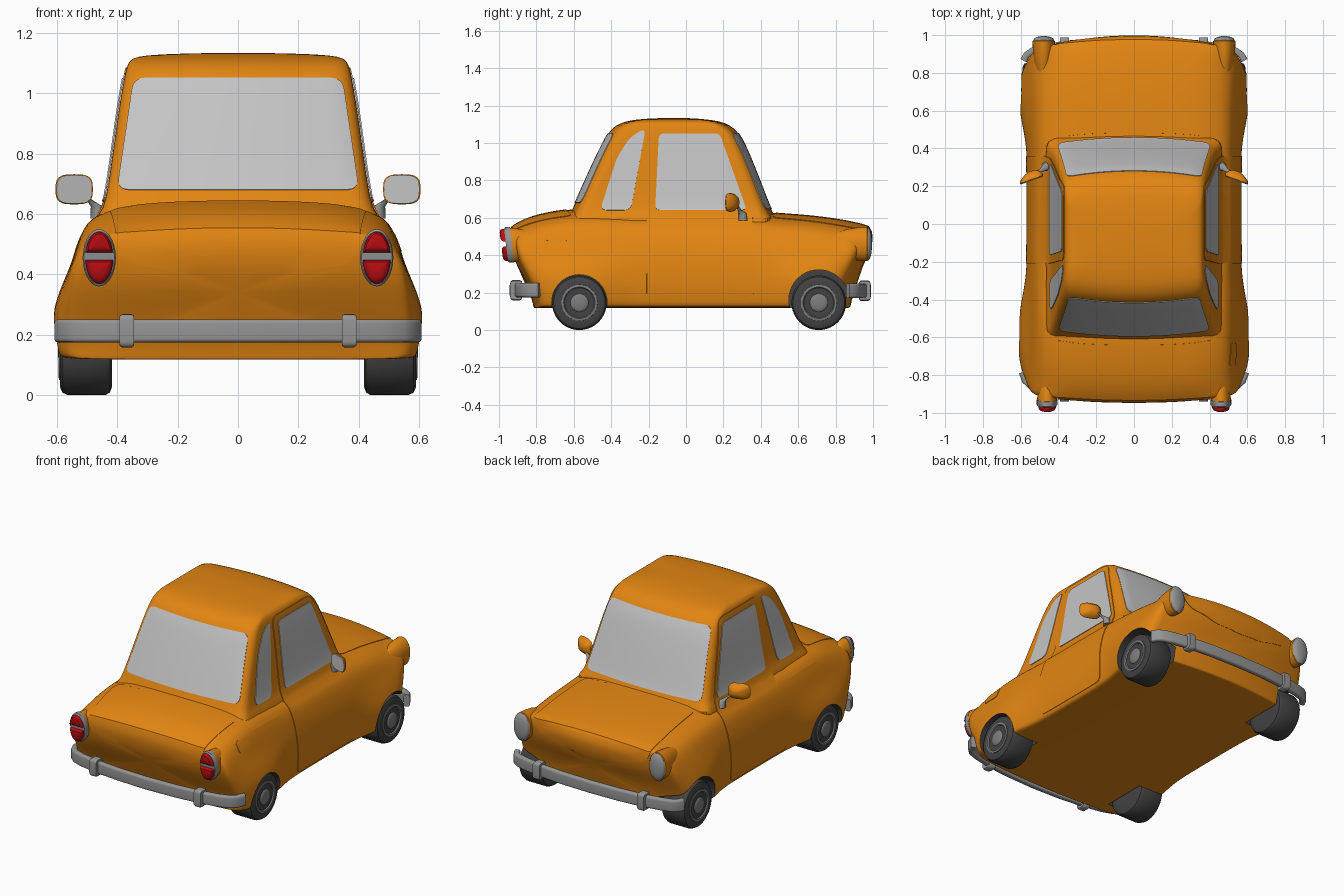
import bpy, bmesh, math
from mathutils import Vector as V
from mathutils.bvhtree import BVHTree
from mathutils.geometry import delaunay_2d_cdt

if "Cube" in bpy.data.objects:
    bpy.data.objects.remove(bpy.data.objects["Cube"])


def material(name, rgb):
    m = bpy.data.materials.new(name)
    m.diffuse_color = (*rgb, 1)
    m.use_nodes = True
    m.node_tree.nodes["Principled BSDF"].inputs["Base Color"].default_value = m.diffuse_color
    return m


ORANGE = material("orange paint", (0.76, 0.235, 0.006))
GLASS = material("pale glass", (0.55, 0.55, 0.55))
CHROME = material("grey chrome", (0.30, 0.30, 0.30))
RIM = material("wheel grey", (0.21, 0.21, 0.21))
TYRE = material("dark rubber", (0.055, 0.055, 0.055))
RED = material("red lamp", (0.50, 0.004, 0.006))


def shade(ob, angle=40):
    bpy.ops.object.select_all(action='DESELECT')
    ob.select_set(True)
    bpy.context.view_layer.objects.active = ob
    bpy.ops.object.shade_smooth_by_angle(angle=math.radians(angle))


def make(name, verts, faces, mat, fix=True):
    me = bpy.data.meshes.new(name)
    me.from_pydata([tuple(v) for v in verts], [], faces)
    if fix:
        bm = bmesh.new()
        bm.from_mesh(me)
        bmesh.ops.recalc_face_normals(bm, faces=bm.faces)
        bm.to_mesh(me)
        bm.free()
    me.materials.append(mat)
    ob = bpy.data.objects.new(name, me)
    bpy.context.collection.objects.link(ob)
    shade(ob)
    return ob


def loft(name, rings, mat):
    n = len(rings[0])
    faces = [(i * n + j, i * n + (j + 1) % n, (i + 1) * n + (j + 1) % n, (i + 1) * n + j)
             for i in range(len(rings) - 1) for j in range(n)]
    faces += [tuple(range(n)), tuple(range((len(rings) - 1) * n, len(rings) * n))]
    return make(name, [p for r in rings for p in r], faces, mat)


def apply_mod(ob, kind, **kw):
    bpy.context.view_layer.objects.active = ob
    m = ob.modifiers.new(kind, kind)
    for k, v in kw.items():
        setattr(m, k, v)
    bpy.ops.object.modifier_apply(modifier=m.name)


def rounded(pts, r, k=6, m=12):
    """Closed outline with rounded corners and evenly divided edges."""
    pts = [V(p) for p in pts]
    arcs = []
    for i, p in enumerate(pts):
        a, c = pts[i - 1] - p, pts[(i + 1) % len(pts)] - p
        a = p + a.normalized() * min(r, a.length * .45)
        c = p + c.normalized() * min(r, c.length * .45)
        arcs.append([a * (1 - t) ** 2 + p * 2 * t * (1 - t) + c * t * t for t in [q / k for q in range(k + 1)]])
    out = []
    for i, arc in enumerate(arcs):
        nxt = arcs[(i + 1) % len(arcs)][0]
        out += arc + [arc[-1].lerp(nxt, q / m) for q in range(1, m)]
    return out


def interp(table, x):
    for (a, *p), (b, *q) in zip(table, table[1:]):
        if x <= b:
            t = max(0, (x - a) / (b - a))
            return [u + (v - u) * t for u, v in zip(p, q)]
    return list(table[-1][1:])


# lower body: sections along y, ends shaped by height
FRONT = [(.12, .89), (.2, .90), (.3, .935), (.4, .985), (.5, 1.0), (.56, .985)]
REAR = [(.12, .82), (.2, .835), (.3, .89), (.38, .93), (.48, .95), (.56, .935)]


def body_point(s, x, z):
    if s > 0:
        length = interp(FRONT, z)[0] - .25 * x * x
    else:
        length = interp(REAR, z)[0] - .13 * x * x
    t = max(0, (abs(s) - .55) / .45)
    return V((x, s + (1 if s > 0 else -1) * (length - 1) * t * t, z))


# station, half width, top height
STATIONS = [(-1, .55, .552), (-.97, .57, .567), (-.88, .596, .602), (-.75, .613, .63), (-.6, .62, .65),
            (-.45, .61, .65), (-.3, .575, .64), (-.15, .568, .64), (.1, .568, .64), (.38, .568, .635),
            (.48, .585, .625), (.6, .61, .617), (.72, .616, .606), (.85, .61, .588), (.95, .585, .568),
            (1, .555, .553)]


def section(s, w, zt, f=1):
    k = min(1, w / .57)
    half = [(0, zt), (.2 * k, zt - .004), (.36 * k, zt - .016), (.455 * k, max(zt - .045, .537)),
            (.515 * k, max(zt - .085, .5)), (.55 * k, .44), ((.563 + .4 * max(0, w - .57)) * k, .37), (w, .275),
            (w - .006, .18), (w - .016, .132), (w - .03, .12), (.4 * k, .118), (0, .118)]
    loop = half + [(-x, z) for x, z in half[-2:0:-1]]
    return [body_point(s, x * f, .34 + (z - .34) * f) for x, z in loop]


rings = [section(*STATIONS[0], f) for f in (.4, .75, .93)] + [section(*s) for s in STATIONS]
rings += [section(*STATIONS[-1], f) for f in (.93, .75, .4)]
body = loft("body", rings, ORANGE)
apply_mod(body, 'SUBSURF', levels=2)

# cabin: rounded rectangles stacked upward (z, rear y, front y, half width)
rings = []
for z, yr, yf, w in [(.55, -.66, .52, .505), (.6, -.63, .48, .458), (.64, -.61, .455, .438), (.8, -.54, .395, .415),
                     (.95, -.47, .335, .395), (1.04, -.425, .292, .379), (1.08, -.395, .257, .371),
                     (1.108, -.35, .21, .361), (1.122, -.295, .15, .34), (1.13, -.22, .07, .26), (1.134, -.12, 0, .1)]:
    ring = rounded([(-w, yr), (w, yr), (w, yf), (-w, yf)], min(.06, w * .4), 6, 8)
    mid, hl = (yr + yf) / 2, (yf - yr) / 2
    rings.append([V((p.x, p.y - .035 * (p.x / w) ** 2 * (p.y - mid) / hl, z)) for p in ring])
cabin = loft("cabin", rings, ORANGE)
apply_mod(cabin, 'SUBSURF', levels=1)

deps = bpy.context.evaluated_depsgraph_get()
TREES = [BVHTree.FromObject(o, deps) for o in (body, cabin)]


def plate(name, outline, d, u, v, mat, lift=.004, r=.04):
    """Thin panel: a flat outline projected along d onto the car."""
    d, u, v = V(d).normalized(), V(u).normalized(), V(v).normalized()
    o = rounded(outline, r)
    if sum(a.x * b.y - b.x * a.y for a, b in zip(o, o[1:] + o[:1])) < 0:
        o.reverse()
    n = len(o)
    xs, ys, g = [p.x for p in o], [p.y for p in o], .03
    grid = [V((min(xs) + g * (i + .5), min(ys) + g * (j + .5)))
            for i in range(int((max(xs) - min(xs)) / g)) for j in range(int((max(ys) - min(ys)) / g))]
    res = delaunay_2d_cdt(o + grid, [], [list(range(n))], 1, 1e-5)
    flip = u.cross(v).dot(d) < 0
    index, verts, faces = {}, [], []
    for f in res[2]:
        for i in f:
            if i not in index:
                start = u * res[0][i].x + v * res[0][i].y + d * 3
                hits = [h for h in (t.ray_cast(start, -d) for t in TREES) if h[0]]
                h = min(hits, key=lambda q: q[3])
                nor = h[1] if h[1].dot(d) > 0 else -h[1]
                index[i] = len(verts)
                verts.append(h[0] + nor * lift)
        f = [index[i] for i in f]
        faces.append(f[::-1] if flip else f)
    ob = make(name, verts, faces, mat, fix=False)
    apply_mod(ob, 'SOLIDIFY', thickness=.008, offset=-1)
    shade(ob, 35)


X, Y, Z = (1, 0, 0), (0, 1, 0), (0, 0, 1)
# front and rear glass
plate("windshield", [(-.405, .645), (.405, .645), (.355, 1.05), (-.355, 1.05)], Y, X, Z, GLASS)
plate("rear_window", [(-.40, .68), (.40, .68), (.345, 1.05), (-.345, 1.05)], (0, -1, 0), X, Z, GLASS)
# hood and trunk lid, wrapping over the ends
plate("hood", [(-.39, .10), (.39, .10), (.415, -.32), (.36, -.36), (.18, -.395), (0, -.405), (-.18, -.395),
               (-.36, -.36), (-.415, -.32)], (0, 1, 1), X, (0, -1, 1), ORANGE)
plate("trunk_lid", [(-.425, 0), (.425, 0), (.40, -.33), (.34, -.35), (.18, -.366), (0, -.374), (-.18, -.366),
                    (-.34, -.35), (-.40, -.33)], (0, -1, 1), X, (0, 1, 1), ORANGE)
plate("fuel_flap", [(-.75, .475), (-.63, .475), (-.63, .54), (-.75, .54)], X, Y, Z, ORANGE, .003, .02)


def oval(cx, cz, rx, rz, y, f=1, n=28, p=2.0):
    pw = lambda q: math.copysign(abs(q) ** (2 / p), q)
    return [V((cx + rx * f * pw(math.cos(a)), y, cz + rz * f * pw(math.sin(a))))
            for a in [2 * math.pi * i / n for i in range(n)]]


def lathe(name, profile, y, z, mat, n=40):
    return loft(name, [[V((x, y + r * math.cos(2 * math.pi * i / n), z + r * math.sin(2 * math.pi * i / n)))
                        for i in range(n)] for x, r in profile], mat)


for s, side in ((1, "right"), (-1, "left")):
    d = (s, 0, 0)
    # doors and side glass
    plate(side + "_door", [(-.21, .148), (.36, .148), (.36, .60), (.20, 1.085), (-.19, 1.085), (-.21, .60)],
          d, Y, Z, ORANGE, .004, .05)
    plate(side + "_door_window", [(-.165, .64), (.325, .64), (.18, 1.05), (-.145, 1.05)], d, Y, Z, GLASS, .008, .03)
    plate(side + "_quarter_window", [(-.46, .64), (-.295, .64), (-.215, 1.08), (-.30, 1.03), (-.37, .92)],
          d, Y, Z, GLASS, .004, .04)
    # wheels in cut arches
    for y, name, az, ar in ((-.57, "rear", .148, .148), (.71, "front", .162, .16)):
        cutter = lathe("arch_cutter", [(s * .40, ar), (s * .8, ar)], y, az, TYRE)
        apply_mod(body, 'BOOLEAN', object=cutter, operation='DIFFERENCE', solver='EXACT', material_mode='TRANSFER')
        bpy.data.objects.remove(cutter)
        lathe(f"{name}_{side}_tyre", [(s * x, r) for x, r in (
            (.42, .08), (.418, .12), (.425, .138), (.44, .146), (.565, .146), (.582, .138), (.59, .12), (.588, .09))],
            y, .146, TYRE)
        lathe(f"{name}_{side}_rim", [(s * x, r) for x, r in (
            (.57, .098), (.593, .096), (.595, .084), (.586, .078), (.586, .05), (.592, .044), (.595, .03), (.597, .008))],
            y, .146, RIM)
    # headlights in pods at the fender ends
    c = (s * .478, .46)
    loft(side + "_headlight_pod", [oval(*c, .058, .09, y, f) for y, f in
                                   ((.78, .6), (.86, .88), (.93, 1), (.968, 1.02), (.972, .95))], ORANGE)
    loft(side + "_headlight", [oval(*c, .055, .088, y, f) for y, f in
                               ((.95, 1), (.974, 1), (.983, .9), (.99, .65), (.994, .3))], CHROME)
    # split tail lamps, leaning backward at the top
    c = (s * .46, .455)
    lean = lambda ring: [V((p.x, p.y - .12 * (p.z - .455), p.z)) for p in ring]
    loft(side + "_tail_pod", [lean(oval(*c, .053, .092, y, f)) for y, f in
                              ((-.78, .6), (-.86, .9), (-.93, 1), (-.945, 1))], ORANGE)
    loft(side + "_tail_bezel", [lean(oval(*c, .055, .095, y, f)) for y, f in
                                ((-.93, 1), (-.955, 1), (-.962, .92))], CHROME)
    for name, lo, hi in (("upper", .472, 1), ("lower", 0, .448)):
        base = [V((p.x, 0, min(max(p.z, lo), hi))) for p in oval(*c, .047, .087, 0)]
        mid = V((c[0], 0, .505 if lo else .41))
        loft(f"{side}_{name}_tail_lens", [lean([mid + (p - mid) * f + V((0, y, 0)) for p in base]) for y, f in
                                          ((-.95, 1), (-.974, .97), (-.984, .8), (-.988, .45))], RED)
    # door mirrors
    turn = lambda ring: [V((p.x, p.y - .35 * (abs(p.x) - .545), p.z)) for p in ring]
    m = (s * .543, .682, .062, .05)
    loft(side + "_mirror_shell", [turn(oval(*m, y, f, 28, 3.2)) for y, f in
                                  ((.232, .94), (.235, 1), (.25, .93), (.27, .6), (.28, .25))], ORANGE)
    loft(side + "_mirror_glass", [turn(oval(*m, y, .94, 28, 3.2)) for y in (.228, .234)], GLASS)
    circ = lambda x, y, z, r: [V((s * x + r * math.cos(a * .524), y + r * math.sin(a * .524), z)) for a in range(12)]
    loft(side + "_mirror_arm", [circ(.465, .305, .585, .024), circ(.468, .302, .625, .02), circ(.49, .285, .645, .01),
                                circ(.53, .265, .675, .01)], CHROME)


# bumpers with overriders
def bumper(name, path, z, over_y):
    path = [V((-x, y)) for x, y in path[:0:-1]] + [V(p) for p in path]
    rings = []
    for i, p in enumerate(path):
        t = (path[min(i + 1, len(path) - 1)] - path[max(i - 1, 0)]).normalized()
        prof = rounded([(-.018, -.038), (.018, -.038), (.018, .038), (-.018, .038)], .014, 4, 2)
        rings.append([V((p.x - t.y * q.x, p.y + t.x * q.x, z + q.y)) for q in prof])
    loft(name + "_bumper", rings, CHROME)
    for s, side in ((1, "right"), (-1, "left")):
        prof = rounded([(-.032, -.055), (.032, -.055), (.032, .055), (-.032, .055)], .02, 4, 2)
        loft(f"{name}_{side}_overrider", [[V((s * .368 + x, over_y + q.x, z + q.y * f)) for q in prof]
                                          for x, f in ((-.024, .9), (-.016, 1), (.016, 1), (.024, .9))], CHROME)


bumper("rear", [(0, -.925), (.2, -.918), (.36, -.902), (.48, -.88), (.545, -.858), (.575, -.83), (.592, -.785)],
       .213, -.908)
bumper("front", [(0, .972), (.2, .967), (.36, .953), (.48, .932), (.54, .915), (.568, .895), (.585, .865)],
       .21, .955)
shade(body, 35)
shade(cabin, 35)
